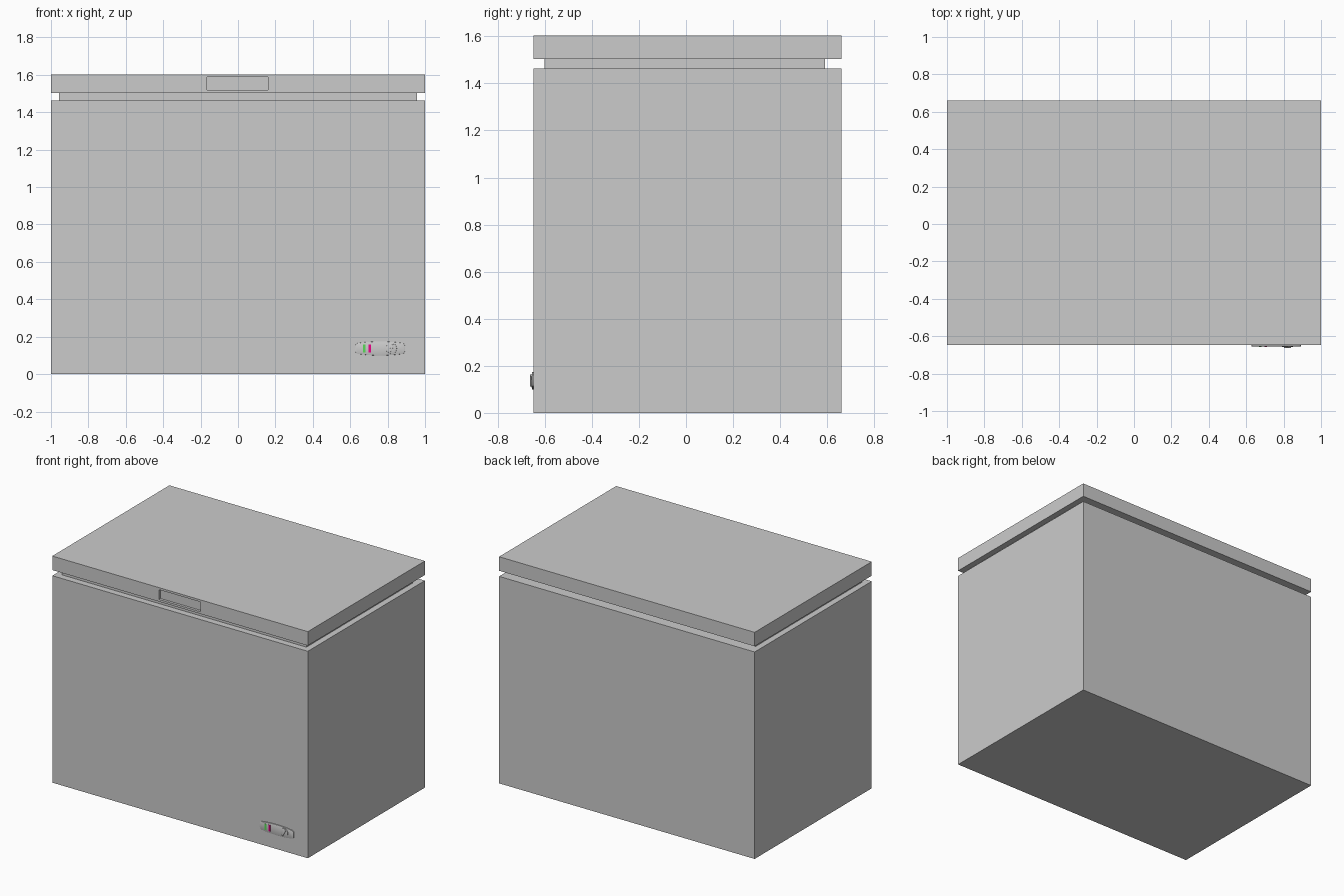
import bpy, bmesh, math
from mathutils import Matrix, Vector

if "Cube" in bpy.data.objects:
    bpy.data.objects.remove(bpy.data.objects["Cube"])

FRONT, BACK = -0.648, 0.661


def finish(name, bm, color=None, smooth=False):
    bmesh.ops.recalc_face_normals(bm, faces=bm.faces)
    me = bpy.data.meshes.new(name)
    bm.to_mesh(me)
    bm.free()
    ob = bpy.data.objects.new(name, me)
    bpy.context.collection.objects.link(ob)
    if color:
        mat = bpy.data.materials.new(name + "_colour")
        mat.diffuse_color = color
        mat.use_nodes = True
        mat.node_tree.nodes["Principled BSDF"].inputs["Base Color"].default_value = mat.diffuse_color
        me.materials.append(mat)
    if smooth:
        bpy.ops.object.select_all(action='DESELECT')
        ob.select_set(True)
        bpy.context.view_layer.objects.active = ob
        bpy.ops.object.shade_smooth_by_angle(angle=math.radians(30))
    return ob


def box(name, lo, hi, color=None):
    bm = bmesh.new()
    lo, hi = Vector(lo), Vector(hi)
    m = Matrix.Translation((lo + hi) / 2) @ Matrix.Diagonal((*(hi - lo), 1))
    bmesh.ops.create_cube(bm, size=1, matrix=m)
    return finish(name, bm, color)


def plate(name, outline, y_back, y_front, bevel):
    # extrude an x-z outline toward the front, with softened front rim
    bm = bmesh.new()
    face = bm.faces.new([bm.verts.new((x, y_back, z)) for x, z in outline])
    ext = bmesh.ops.extrude_face_region(bm, geom=[face], use_keep_orig=True)
    verts = [v for v in ext["geom"] if isinstance(v, bmesh.types.BMVert)]
    bmesh.ops.translate(bm, verts=verts, vec=(0, y_front - y_back, 0))
    if bevel:
        rim = [e for e in bm.edges if all(abs(v.co.y - y_front) < 1e-6 for v in e.verts)]
        bmesh.ops.bevel(bm, geom=rim, offset=bevel, segments=2, profile=0.5, affect='EDGES')
    return finish(name, bm, smooth=True)


# Cabinet and recessed seal
box("cabinet", (-1, FRONT, 0), (1, BACK, 1.464))
box("lid_seal", (-0.957, -0.602, 1.464), (0.957, 0.59, 1.504))

# Lid with a shallow handle recess in the front
lid = box("lid", (-1, FRONT, 1.504), (1, BACK, 1.603))
cutter = box("handle_cutter", (-0.165, FRONT - 0.05, 1.519), (0.161, FRONT + 0.018, 1.588))
cutter.hide_render = True
mod = lid.modifiers.new("handle_recess", 'BOOLEAN')
mod.operation = 'DIFFERENCE'
mod.solver = 'EXACT'
mod.object = cutter
bpy.context.view_layer.objects.active = lid
bpy.ops.object.modifier_apply(modifier=mod.name)
bpy.data.objects.remove(cutter)

# Control panel: rounded ends with gently bowed long edges
cx, cz = 0.76, 0.137
half = 0.133
quarter = [(half, 0.014), (half - 0.003, 0.023), (half - 0.012, 0.029)]
quarter += [(x, 0.0375 - 0.0085 * (x / 0.121) ** 2) for x in (0.09, 0.06, 0.03)]
top = quarter + [(0, 0.0375)] + [(-x, z) for x, z in reversed(quarter)]
outline = top + [(x, -z) for x, z in reversed(top)]
plate("control_panel", [(cx + x, cz + z) for x, z in outline], FRONT + 0.002, FRONT - 0.006, 0.002)

# Indicator lights
for name, x, col in (("green_light", 0.674, (0.1, 0.7, 0.1, 1)), ("red_light", 0.704, (0.85, 0.0, 0.25, 1))):
    box(name, (x - 0.007, FRONT - 0.0085, 0.115), (x + 0.007, FRONT - 0.004, 0.159), col)

# Thermostat knob with tilted grip
kx = 0.82
circle = [(kx + 0.029 * math.cos(a), cz + 0.029 * math.sin(a))
          for a in (2 * math.pi * i / 32 for i in range(32))]
plate("thermostat_knob", circle, FRONT - 0.005, FRONT - 0.009, 0.001)
t = math.radians(60)
grip = [(kx + u * math.cos(t) - v * math.sin(t), cz + u * math.sin(t) + v * math.cos(t))
        for u, v in ((-0.026, -0.006), (0.026, -0.006), (0.026, 0.006), (-0.026, 0.006))]
plate("knob_grip", grip, FRONT - 0.008, FRONT - 0.0145, 0.001)
